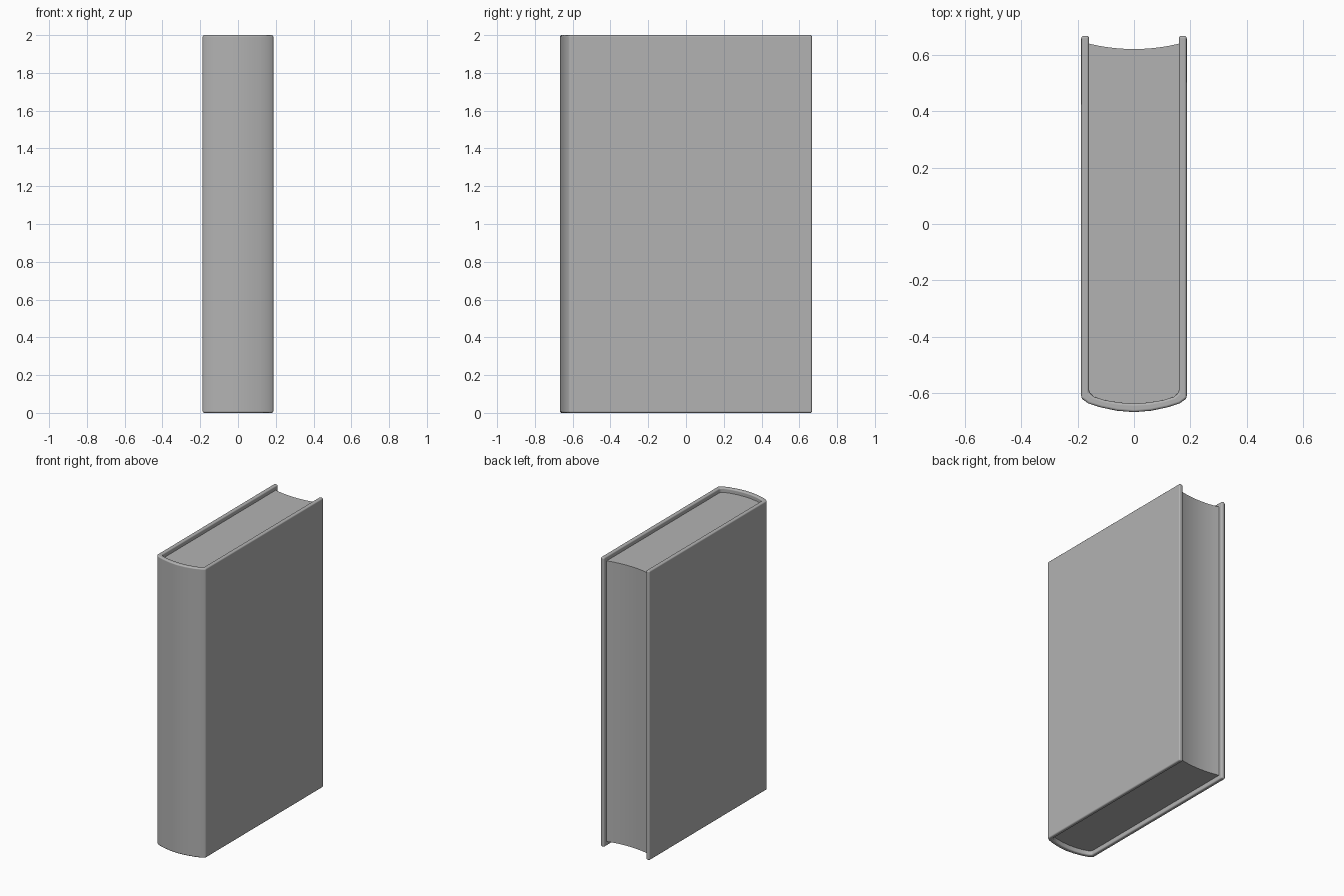
import bpy, bmesh

if "Cube" in bpy.data.objects:
    bpy.data.objects.remove(bpy.data.objects["Cube"])

HEIGHT = 2.0
INSET = 0.03

# Mid grey shared by cover and pages
grey = bpy.data.materials.new("mid_grey")
grey.diffuse_color = (0.45, 0.45, 0.45, 1)
grey.use_nodes = True
grey.node_tree.nodes["Principled BSDF"].inputs["Base Color"].default_value = grey.diffuse_color


def prism(name, outline, z0, z1):
    """Extrude a closed xy outline from z0 to z1."""
    bm = bmesh.new()
    face = bm.faces.new([bm.verts.new((x, y, z0)) for x, y in outline])
    top = bmesh.ops.extrude_face_region(bm, geom=[face])["geom"]
    bmesh.ops.translate(bm, vec=(0, 0, z1 - z0),
                        verts=[v for v in top if isinstance(v, bmesh.types.BMVert)])
    bmesh.ops.recalc_face_normals(bm, faces=bm.faces[:])
    mesh = bpy.data.meshes.new(name)
    bm.to_mesh(mesh)
    bm.free()
    mesh.materials.append(grey)
    obj = bpy.data.objects.new(name, mesh)
    bpy.context.collection.objects.link(obj)
    return obj


def shade(obj, angle):
    bpy.ops.object.select_all(action='DESELECT')
    bpy.context.view_layer.objects.active = obj
    obj.select_set(True)
    bpy.ops.object.shade_smooth_by_angle(angle=angle)


def mirrored(half):
    """Complete a left-to-centre curve on the right side."""
    return half + [(-x, y) for x, y in reversed(half[:-1])]


# Spine curves, left to right
outer_spine = mirrored([(-0.187, -0.618), (-0.162, -0.636), (-0.118, -0.650),
                        (-0.06, -0.662), (0, -0.667)])
inner_spine = mirrored([(-0.159, -0.597), (-0.142, -0.612), (-0.104, -0.624),
                        (-0.053, -0.633), (0, -0.636)])

# Hardback cover: two boards joined by the rounded spine
outline = ([(-0.187, 0.667)] + outer_spine + [(0.187, 0.667), (0.159, 0.667)]
           + inner_spine[::-1] + [(-0.159, 0.667)])
cover = prism("cover", outline, 0, HEIGHT)
shade(cover, 3.14159)
bevel = cover.modifiers.new("rounded_edges", 'BEVEL')
bevel.width = 0.009
bevel.segments = 3
bevel.limit_method = 'ANGLE'
bevel.angle_limit = 0.7
bevel.harden_normals = True

# Page block with a hollow fore edge, filling the inside of the cover
fore_edge = [(0.159 * t / 5, 0.620 + 0.019 * (t / 5) ** 2) for t in range(5, -6, -1)]
pages = prism("pages", inner_spine + fore_edge, INSET, HEIGHT - INSET)
shade(pages, 0.6)
